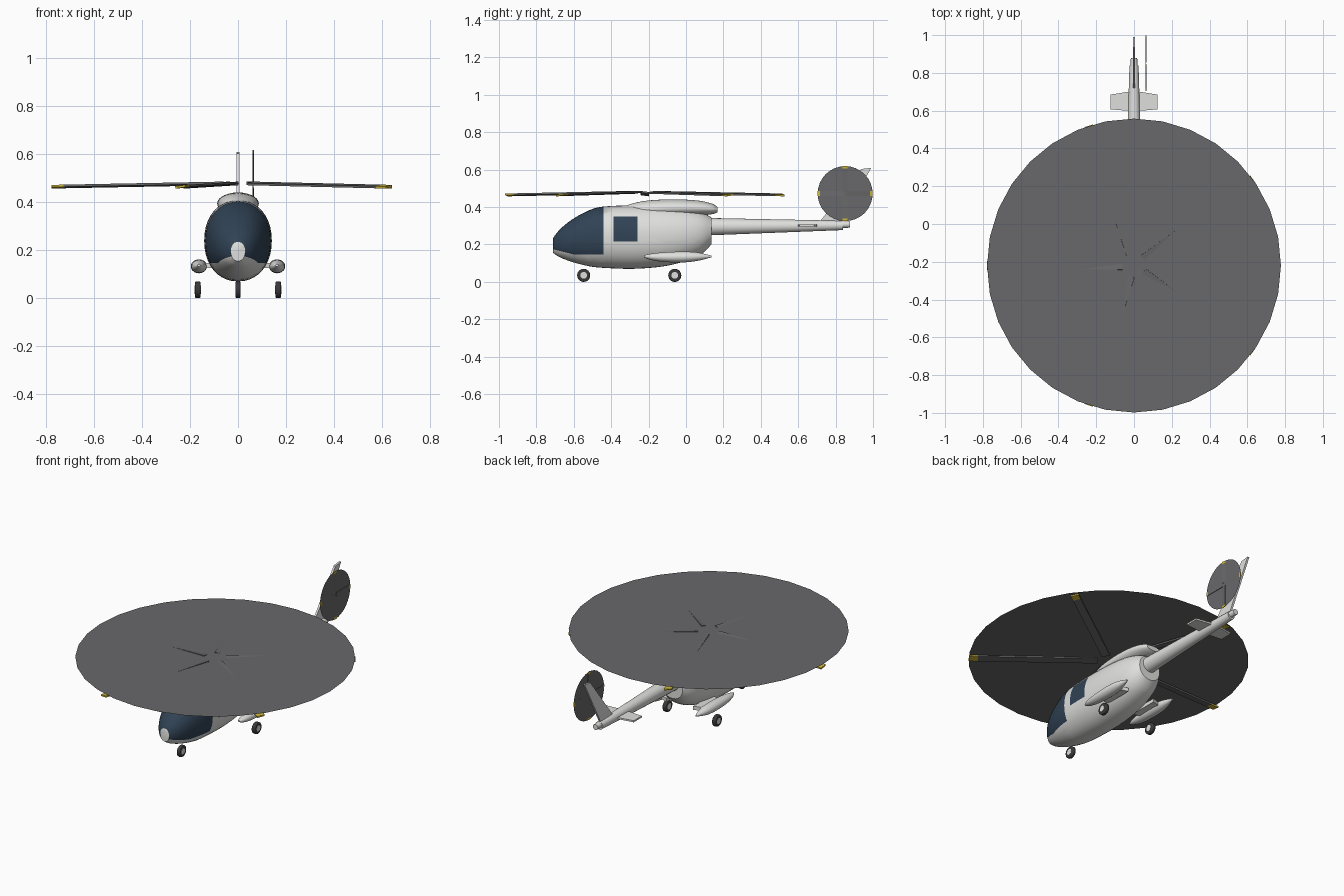
import bpy, bmesh, math
from mathutils import Matrix, Vector

cube = bpy.data.objects.get("Cube")
if cube:
    bpy.data.objects.remove(cube, do_unlink=True)


def material(name, rgb):
    m = bpy.data.materials.new(name)
    m.use_nodes = True
    m.diffuse_color = (*rgb, 1)
    m.node_tree.nodes["Principled BSDF"].inputs["Base Color"].default_value = (*rgb, 1)
    return m


white = material("off white paint", (0.74, 0.74, 0.73))
glass = material("dark blue glass", (0.03, 0.055, 0.09))
grey = material("rotor grey", (0.14, 0.14, 0.145))
yellow = material("tip yellow", (0.62, 0.47, 0.04))
rubber = material("tyre rubber", (0.04, 0.04, 0.04))


def finish(bm, name, mats, smooth=True):
    bmesh.ops.recalc_face_normals(bm, faces=bm.faces)
    me = bpy.data.meshes.new(name)
    bm.to_mesh(me)
    bm.free()
    for m in mats:
        me.materials.append(m)
    ob = bpy.data.objects.new(name, me)
    bpy.context.collection.objects.link(ob)
    if smooth:
        bpy.ops.object.select_all(action='DESELECT')
        ob.select_set(True)
        bpy.context.view_layer.objects.active = ob
        bpy.ops.object.shade_smooth_by_angle(angle=math.radians(40))
    return ob


def smooth_stations(pts, steps=3):
    """Catmull-Rom through the stations."""
    pts = [Vector(p) for p in pts]
    out = []
    for i in range(len(pts) - 1):
        p0, p1, p2 = pts[max(i - 1, 0)], pts[i], pts[i + 1]
        p3 = pts[min(i + 2, len(pts) - 1)]
        for k in range(steps):
            t = k / steps
            out.append(p1 + 0.5 * t * ((p2 - p0) + t * ((2 * p0 - 5 * p1 + 4 * p2 - p3)
                       + t * (3 * p1 - p0 - 3 * p2 + p3))))
    return out + [pts[-1]]


def loft(stations, sides=32, power=2.0, cx=0.0):
    """Skin oval sections given as (y, bottom, top, half width)."""
    bm = bmesh.new()
    rings = []
    for y, lo, hi, w in stations:
        ring = []
        for k in range(sides):
            a = 2 * math.pi * k / sides
            c, s = math.cos(a), math.sin(a)
            ring.append(bm.verts.new((
                cx + w * math.copysign(abs(c) ** (2 / power), c), y,
                (lo + hi) / 2 + (hi - lo) / 2 * math.copysign(abs(s) ** (2 / power), s))))
        rings.append(ring)
    for a, b in zip(rings, rings[1:]):
        for k in range(sides):
            n = (k + 1) % sides
            bm.faces.new((a[k], a[n], b[n], b[k]))
    bm.faces.new(rings[0])
    bm.faces.new(rings[-1])
    return bm


def cut(bm, co, no):
    bmesh.ops.bisect_plane(bm, geom=bm.verts[:] + bm.edges[:] + bm.faces[:],
                           plane_co=co, plane_no=no)


def prism(outline, axis, half):
    """Extrude a flat outline by +-half along axis x or z."""
    bm = bmesh.new()
    sides = []
    for d in (-half, half):
        sides.append([bm.verts.new((d, u, v) if axis == 'x' else (u, v, d)) for u, v in outline])
    for s in sides:
        bm.faces.new(s)
    n = len(outline)
    for i in range(n):
        j = (i + 1) % n
        bm.faces.new((sides[0][i], sides[0][j], sides[1][j], sides[1][i]))
    return bm


# Fuselage with glazed nose and side windows
bm = loft(smooth_stations([
    (-0.71, 0.155, 0.235, 0.030), (-0.675, 0.132, 0.28, 0.066), (-0.61, 0.107, 0.333, 0.100),
    (-0.52, 0.084, 0.382, 0.126), (-0.44, 0.075, 0.403, 0.137), (-0.28, 0.070, 0.409, 0.141),
    (-0.12, 0.083, 0.405, 0.138), (0.0, 0.112, 0.393, 0.125), (0.085, 0.150, 0.372, 0.102),
    (0.135, 0.200, 0.345, 0.072)]), sides=40, power=2.15)
SILL, NOSE_Y, SLOPE = 0.147, -0.60, 0.25
cut(bm, (0, 0, SILL), (0, 0, 1))
cut(bm, (0, NOSE_Y, SILL), (0, SLOPE, 1))
for y in (-0.44, -0.387, -0.26):
    cut(bm, (0, y, 0), (0, 1, 0))
for z in (0.215, 0.35):
    cut(bm, (0, 0, z), (0, 0, 1))
bm.normal_update()
for f in bm.faces:
    c = f.calc_center_median()
    cap = abs(f.normal.y) > 0.99
    screen = c.y < -0.44 and c.z > max(SILL, SILL - SLOPE * (c.y - NOSE_Y)) and not cap
    window = -0.387 < c.y < -0.26 and 0.215 < c.z < 0.35
    f.material_index = 1 if screen or window else 0
finish(bm, "fuselage", [white, glass])

# Engine cowling on the roof
finish(loft(smooth_stations([
    (-0.33, 0.36, 0.405, 0.03), (-0.26, 0.345, 0.426, 0.065), (-0.17, 0.345, 0.438, 0.083),
    (-0.04, 0.35, 0.441, 0.087), (0.07, 0.355, 0.434, 0.08), (0.14, 0.362, 0.418, 0.064),
    (0.168, 0.372, 0.40, 0.045)]), sides=28), "engine_cowling", [white])

# Tail boom and its end cap
finish(loft([(0.1, 0.248, 0.342, 0.047), (0.84, 0.277, 0.327, 0.024)], 20), "tail_boom", [white])
finish(loft([(0.83, 0.288, 0.326, 0.019), (0.878, 0.29, 0.324, 0.017)], 16), "tail_cap", [white])

# Swept fin and horizontal stabiliser
finish(prism([(0.71, 0.315), (0.83, 0.315), (0.99, 0.61), (0.935, 0.603)], 'x', 0.006),
       "tail_fin", [white], False)
bm = prism([(0.125, 0.607), (0.125, 0.685), (0, 0.705), (-0.125, 0.685),
            (-0.125, 0.607), (0, 0.597)], 'z', 0.005)
bmesh.ops.translate(bm, verts=bm.verts, vec=(0, 0, 0.301))
finish(bm, "stabiliser", [white], False)


def wheel(name, x, y, half):
    for part, r, h, mat in (("tyre", 0.035, half, rubber), ("hub", 0.018, half + 0.001, white)):
        bm = bmesh.new()
        bmesh.ops.create_cone(bm, cap_ends=True, segments=24, radius1=r, radius2=r, depth=2 * h)
        if part == "tyre":
            rims = [e for e in bm.edges if abs(e.verts[0].co.z - e.verts[1].co.z) < 1e-5]
            bmesh.ops.bevel(bm, geom=rims, offset=half * 0.5, segments=3, affect='EDGES',
                            profile=0.5)
        bmesh.ops.transform(bm, verts=bm.verts, matrix=Matrix.Translation((x, y, 0.035))
                            @ Matrix.Rotation(math.pi / 2, 4, 'Y'))
        finish(bm, name + "_" + part, [mat])


# Side pods, their stub wings and the wheels
for side, s in (("left", 1), ("right", -1)):
    finish(loft(smooth_stations([
        (-0.225, 0.132, 0.142, 0.006), (-0.19, 0.118, 0.15, 0.021), (-0.12, 0.107, 0.158, 0.031),
        (-0.02, 0.104, 0.162, 0.034), (0.06, 0.112, 0.158, 0.028), (0.135, 0.131, 0.141, 0.005)]),
        20, cx=s * 0.163), side + "_pod", [white])
    bm = prism([(s * 0.09, -0.12), (s * 0.16, -0.10), (s * 0.16, 0.04), (s * 0.09, 0.06)],
               'z', 0.011)
    bmesh.ops.translate(bm, verts=bm.verts, vec=(0, 0, 0.136))
    finish(bm, side + "_stub_wing", [white], False)
    wheel(side + "_main_wheel", s * 0.168, -0.06, 0.012)
wheel("nose_wheel", 0, -0.547, 0.01)


def rotor(name, place, count, start, root, tip, chord, thick, band, droop, pitch, lift):
    """Flat sweep disc plus blades with coloured tips, in the local xy plane."""
    bm = bmesh.new()
    bmesh.ops.create_circle(bm, cap_ends=True, segments=32, radius=tip)
    bmesh.ops.transform(bm, verts=bm.verts, matrix=place)
    finish(bm, name + "_disc", [grey], False)
    for i in range(count):
        bm = prism([(root, -chord / 2), (tip, -chord / 2), (tip, chord / 2), (root, chord / 2)],
                   'z', thick / 2)
        cut(bm, (tip - band, 0, 0), (1, 0, 0))
        for f in bm.faces:
            f.material_index = int(f.calc_center_median().x > tip - band)
        turn = Matrix.Rotation(start + 2 * math.pi * i / count, 4, 'Z')
        tilt = Matrix.Rotation(math.atan2(droop, tip), 4, 'Y') @ Matrix.Rotation(pitch, 4, 'X')
        bmesh.ops.transform(bm, verts=bm.verts,
                            matrix=place @ turn @ Matrix.Translation((0, 0, lift)) @ tilt)
        finish(bm, "%s_blade_%d" % (name, i + 1), [grey, yellow], False)


# Main and tail rotors
rotor("main_rotor", Matrix.Translation((0, -0.22, 0.482)), 5, math.pi, 0.06, 0.778,
      0.045, 0.009, 0.05, 0.015, math.radians(8), -0.002)
rotor("tail_rotor", Matrix.Translation((0.063, 0.851, 0.472)) @ Matrix.Rotation(math.pi / 2, 4, 'Y'),
      4, 0, 0.01, 0.147, 0.027, 0.003, 0.013, 0.0, math.radians(6), 0.0)
